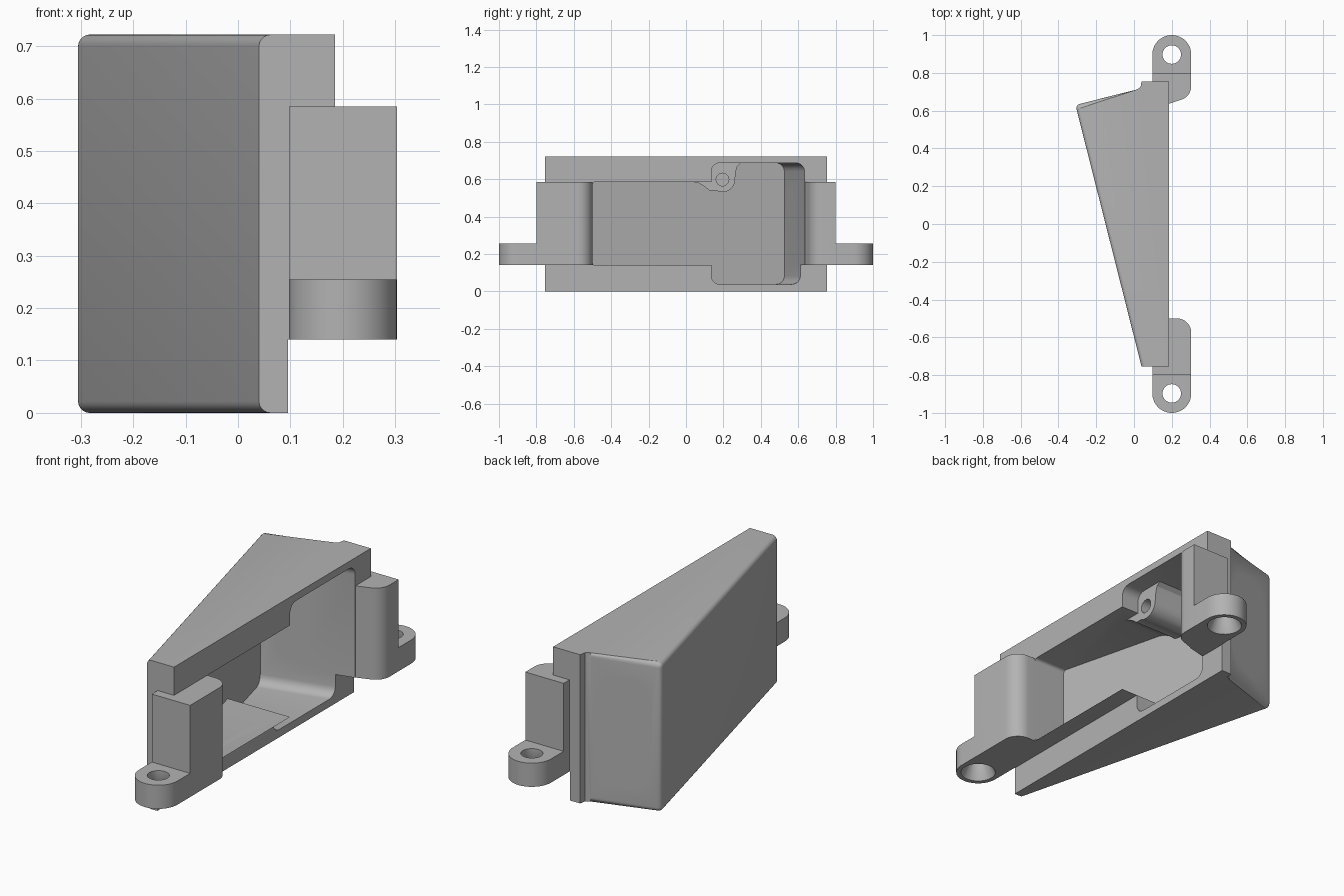
import bpy, bmesh, math
from mathutils import Vector, Matrix

cube = bpy.data.objects.get("Cube")
if cube:
    bpy.data.objects.remove(cube, do_unlink=True)

MID = 0.3625                      # height of the mirror plane of the cavity
LOW, HIGH = 0.14, 0.585           # mount underside and top

grey = bpy.data.materials.new("plain grey")
grey.use_nodes = True
grey.diffuse_color = (0.45, 0.45, 0.45, 1)
grey.node_tree.nodes["Principled BSDF"].inputs["Base Color"].default_value = (0.45, 0.45, 0.45, 1)


def prism(name, outline, lo, hi, frame=None, bevel=None, width=0.02):
    """Extrude a 2D outline along local z, bevel the chosen edges, then place it."""
    bm = bmesh.new()
    face = bm.faces.new([bm.verts.new((a, b, lo)) for a, b in outline])
    top = bmesh.ops.extrude_face_region(bm, geom=[face])["geom"]
    bmesh.ops.translate(bm, vec=(0, 0, hi - lo),
                        verts=[v for v in top if isinstance(v, bmesh.types.BMVert)])
    bmesh.ops.recalc_face_normals(bm, faces=bm.faces)
    if bevel:
        bm.normal_update()
        bmesh.ops.bevel(bm, geom=[e for e in bm.edges if bevel(e)], offset=width,
                        segments=5, profile=0.5, affect='EDGES')
    if frame:
        bm.transform(frame)
        bmesh.ops.recalc_face_normals(bm, faces=bm.faces)
    mesh = bpy.data.meshes.new(name)
    bm.to_mesh(mesh)
    bm.free()
    obj = bpy.data.objects.new(name, mesh)
    bpy.context.collection.objects.link(obj)
    mesh.materials.append(grey)
    return obj


def combine(target, tool, operation='DIFFERENCE', keep=False):
    mod = target.modifiers.new("cut", 'BOOLEAN')
    mod.operation, mod.object, mod.solver = operation, tool, 'EXACT'
    bpy.context.view_layer.objects.active = target
    bpy.ops.object.modifier_apply(modifier=mod.name)
    if not keep:
        bpy.data.objects.remove(tool, do_unlink=True)


def arc(cx, cy, r, start, end, n=12):
    return [(cx + r * math.cos(math.radians(start + (end - start) * i / n)),
             cy + r * math.sin(math.radians(start + (end - start) * i / n))) for i in range(n + 1)]


def circle(cx, cy, r, n=32):
    return arc(cx, cy, r, 0, 360, n)[:-1]


def stadium(half_width, half_height):
    s = half_height - half_width
    return arc(0, s, half_width, 0, 180, 16) + arc(0, -s, half_width, 180, 360, 16)


def box(name, x0, x1, y0, y1, z0, z1):
    return prism(name, [(x0, y0), (x1, y0), (x1, y1), (x0, y1)], z0, z1)


def direction(e):
    return (e.verts[1].co - e.verts[0].co).normalized()


# Wedge body with rounded edges on its sloping sides
CORNER = Vector((-0.31, 0.63))


def body_edge(e):
    if abs(direction(e).z) > 0.9:
        return (e.verts[0].co.xy - CORNER).length < 0.01
    return any(f.normal.x < -0.1 and f.calc_area() > 0.1 for f in e.link_faces)


housing = prism("housing", [(0.185, -0.755), (0.185, 0.755), (0.04, 0.755), (0.035, 0.725),
                            (0.015, 0.712), CORNER, (0.04, -0.755)], 0, 0.722,
                bevel=body_edge, width=0.022)
combine(housing, box("lower_step", 0.095, 0.5, -1, 1, -0.1, LOW))

# Screw mounts: tall block plus a round-ended tab
front_block = [(0.097, -0.8), (0.303, -0.8)] + arc(0.228, -0.575, 0.075, 0, 90) + [(0.097, -0.5)]
back_block = [(0.097, 0.8), (0.097, 0.6), (0.18, 0.635)] + arc(0.228, 0.73, 0.075, -76, 0) + [(0.303, 0.8)]
for side, block in ((-1, front_block), (1, back_block)):
    combine(housing, prism("mount_block", block, LOW, HIGH), 'UNION')
    turn = 180 if side < 0 else 0
    tab = arc(0.2, side * 0.897, 0.103, turn, turn + 180, 24)
    tab += [(tab[-1][0], side * 0.78), (tab[0][0], side * 0.78)]
    combine(housing, prism("mount_tab", tab, LOW, 0.255), 'UNION')
    combine(housing, prism("tab_hole", circle(0.2, side * 0.897, 0.049), 0, 0.4))
    # countersink below the tab
    bpy.ops.mesh.primitive_cone_add(vertices=32, radius1=0.085, radius2=0.049, depth=0.08,
                                    location=(0.2, side * 0.897, LOW + 0.03))
    combine(housing, bpy.context.object)


# Cavity, open to the left, with walls parallel to the sloping sides
def inner_x(y):
    return 0.075 - 0.2527 * (y + 0.755)


def cavity(name, y0, y1, slope, z0, z1, width):
    outline = [(0.5, y0), (0.5, y1 + slope * 0.75), (inner_x(y1), y1), (inner_x(y0), y0)]
    return prism(name, outline, z0, z1, bevel=lambda e: abs(direction(e).x) > 0.9, width=width)


narrow = cavity("narrow_cavity", -0.5, 0.4, 0, LOW, HIGH, 0.015)
wide = cavity("wide_cavity", 0.135, 0.526, 0.248, 0.038, 0.687, 0.045)

# Screw bosses stay standing inside the cavity; local axes (y, z) extruded along x
ALONG_X = Matrix(((0, 0, 1, 0), (1, 0, 0, 0), (0, 1, 0, 0), (0, 0, 0, 1)))
boss_z = 0.598
boss = [(0.03, 0.75), (0.03, HIGH + 0.002), (0.07, 0.578), (0.1, 0.56), (0.125, 0.54)]
boss += arc(0.195, boss_z, 0.067, 240, 360) + [(0.266, 0.64), (0.275, 0.67), (0.295, 0.688), (0.295, 0.75)]
mirrored = [(y, 2 * MID - z) for y, z in boss]
for shape in (boss, mirrored):
    post = prism("boss", shape, -0.6, 0.09, ALONG_X)
    combine(narrow, post, keep=True)
    combine(wide, post)
combine(housing, narrow)
combine(housing, wide)
for z in (boss_z, 2 * MID - boss_z):
    combine(housing, prism("boss_hole", circle(0.195, z, 0.034, 24), -0.08, 0.3, ALONG_X))

# Slot with a wide outer recess through the sloping back wall
normal = Vector((-0.24, 0.971, 0)).normalized()
across = Vector((normal.y, -normal.x, 0))
frame = Matrix((across, Vector((0, 0, 1)), normal)).transposed().to_4x4()
frame.translation = Vector((-0.135, 0.674, MID))
combine(housing, prism("slot", stadium(0.07, 0.187), -0.2, 0.2, frame))
combine(housing, prism("slot_recess", stadium(0.132, 0.265), -0.06, 0.2, frame))

# Smooth the rounds, keep the hard edges
bpy.ops.object.select_all(action='DESELECT')
housing.select_set(True)
bpy.context.view_layer.objects.active = housing
bpy.ops.object.shade_smooth_by_angle(angle=math.radians(30))
